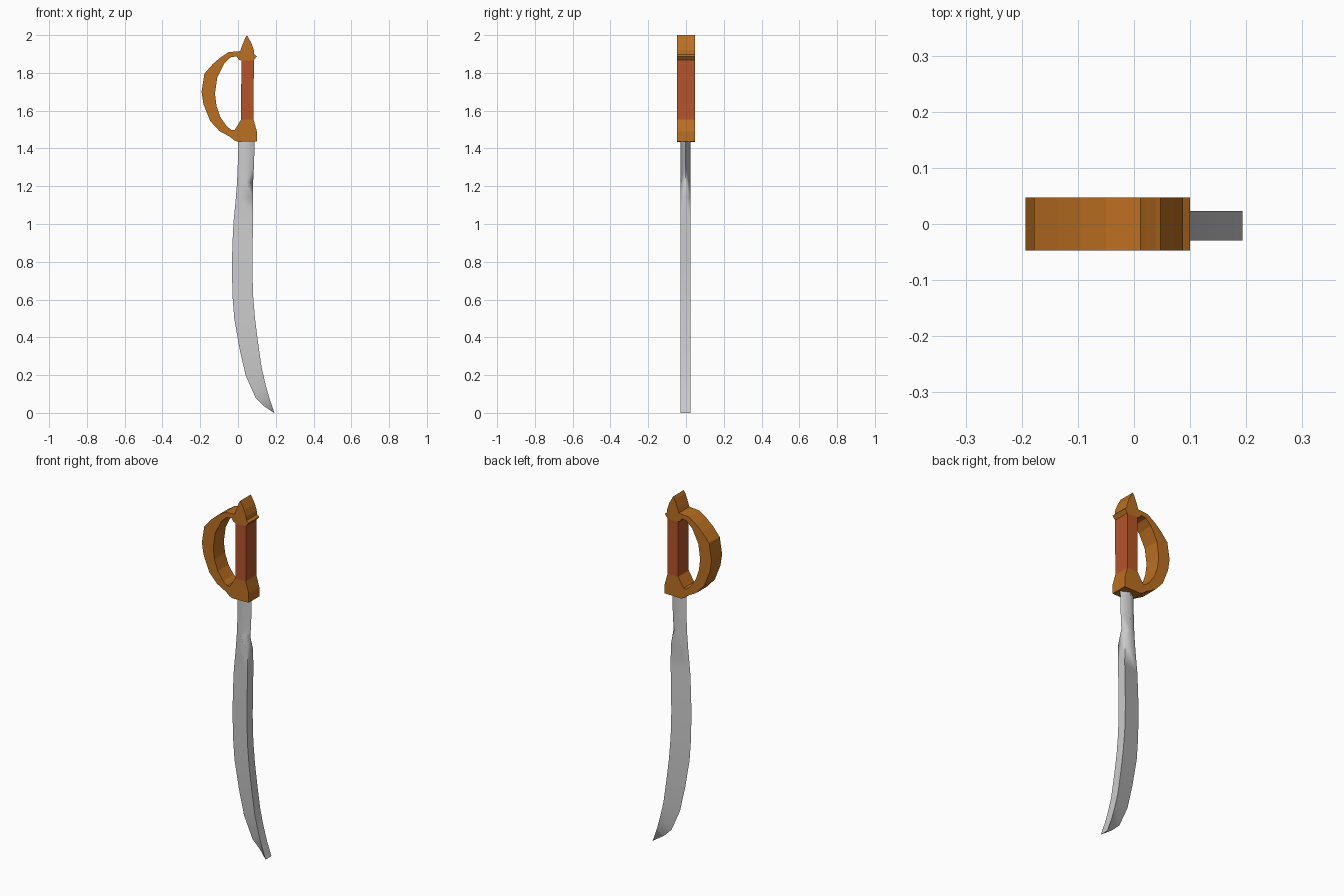
import bpy, math

HALF = 0.0475   # half depth of the hilt


def make_object(name, verts, faces, color=None):
    mesh = bpy.data.meshes.new(name)
    mesh.from_pydata(verts, [], faces)
    mesh.update()
    obj = bpy.data.objects.new(name, mesh)
    bpy.context.collection.objects.link(obj)
    if color:
        mat = bpy.data.materials.new(name + "_color")
        mat.diffuse_color = (*color, 1)
        mesh.materials.append(mat)
    # make the normals consistent
    bpy.ops.object.select_all(action='DESELECT')
    obj.select_set(True)
    bpy.context.view_layer.objects.active = obj
    bpy.ops.object.mode_set(mode='EDIT')
    bpy.ops.mesh.select_all(action='SELECT')
    bpy.ops.mesh.normals_make_consistent(inside=False)
    bpy.ops.object.mode_set(mode='OBJECT')
    return obj


def extrude_profile(name, outline, color):
    n = len(outline)
    verts = [(x, y, z) for y in (-HALF, HALF) for x, z in outline]
    faces = [tuple(range(n)), tuple(range(2 * n - 1, n - 1, -1))]
    faces += [(i, i + n, (i + 1) % n + n, (i + 1) % n) for i in range(n)]
    return make_object(name, verts, faces, color)


# Hilt: pommel, knuckle bow and guard in one C-shaped profile
pommel = [(0.02, 1.865), (0.082, 1.865), (0.1, 1.888), (0.086, 1.898),
          (0.084, 1.92), (0.072, 1.955), (0.047, 2.0), (0.038, 1.985),
          (0.02, 1.94), (0.012, 1.915)]
bow_outer = [(-0.05, 1.91), (-0.095, 1.88), (-0.135, 1.845), (-0.178, 1.795),
             (-0.193, 1.70), (-0.183, 1.635), (-0.147, 1.545),
             (-0.098, 1.492), (-0.04, 1.46), (-0.02, 1.442)]
guard = [(0.0, 1.435), (0.1, 1.437), (0.1, 1.49), (0.082, 1.553),
         (0.016, 1.553), (-0.018, 1.497)]
bow_inner = [(-0.035, 1.497), (-0.06, 1.518), (-0.093, 1.565),
             (-0.114, 1.625), (-0.122, 1.69), (-0.11, 1.775),
             (-0.072, 1.85), (-0.04, 1.882), (-0.008, 1.888), (0.004, 1.87)]
extrude_profile("hilt", pommel + bow_outer + guard + bow_inner, (0.5, 0.16, 0.015))

# Grip
extrude_profile("grip", [(0.016, 1.55), (0.082, 1.55), (0.084, 1.868), (0.018, 1.868)],
                (0.46, 0.09, 0.022))

# Blade stations: edge x, edge z, spine x, spine z
stations = [(0.0, 1.44, 0.088, 1.44), (-0.001, 1.32, 0.085, 1.32),
            (-0.005, 1.22, 0.08, 1.22), (-0.012, 1.13, 0.079, 1.14),
            (-0.024, 1.01, 0.08, 1.01), (-0.03, 0.88, 0.077, 0.88),
            (-0.032, 0.76, 0.076, 0.76), (-0.029, 0.62, 0.08, 0.62),
            (-0.02, 0.50, 0.09, 0.50), (0.008, 0.34, 0.105, 0.38),
            (0.04, 0.20, 0.125, 0.24), (0.093, 0.08, 0.146, 0.15),
            (0.14, 0.034, 0.167, 0.075), (0.188, 0.002, 0.193, 0.0)]
verts, faces = [], []
for k, (ex, ez, sx, sz) in enumerate(stations):
    # diamond section by the guard, wedge with a flat spine further down
    t = 0.5 if k < 3 else 1.0
    mx, mz = ex + (sx - ex) * t, ez + (sz - ez) * t
    verts += [(ex, -0.003, ez), (mx, -0.029, mz), (sx, -0.003, sz), (mx, 0.023, mz)]
    if k:
        a, b = 4 * k - 4, 4 * k
        faces += [(a, a + 1, b + 1, b), (a + 3, a, b, b + 3),
                  (a + 1, a + 2, b + 1), (a + 2, b + 2, b + 1),
                  (a + 2, a + 3, b + 3), (a + 2, b + 3, b + 2)]
last = len(verts) - 4
faces += [(3, 2, 1, 0), (last, last + 1, last + 2, last + 3)]
make_object("blade", verts, faces)
bpy.ops.object.shade_smooth_by_angle(angle=math.radians(66))
